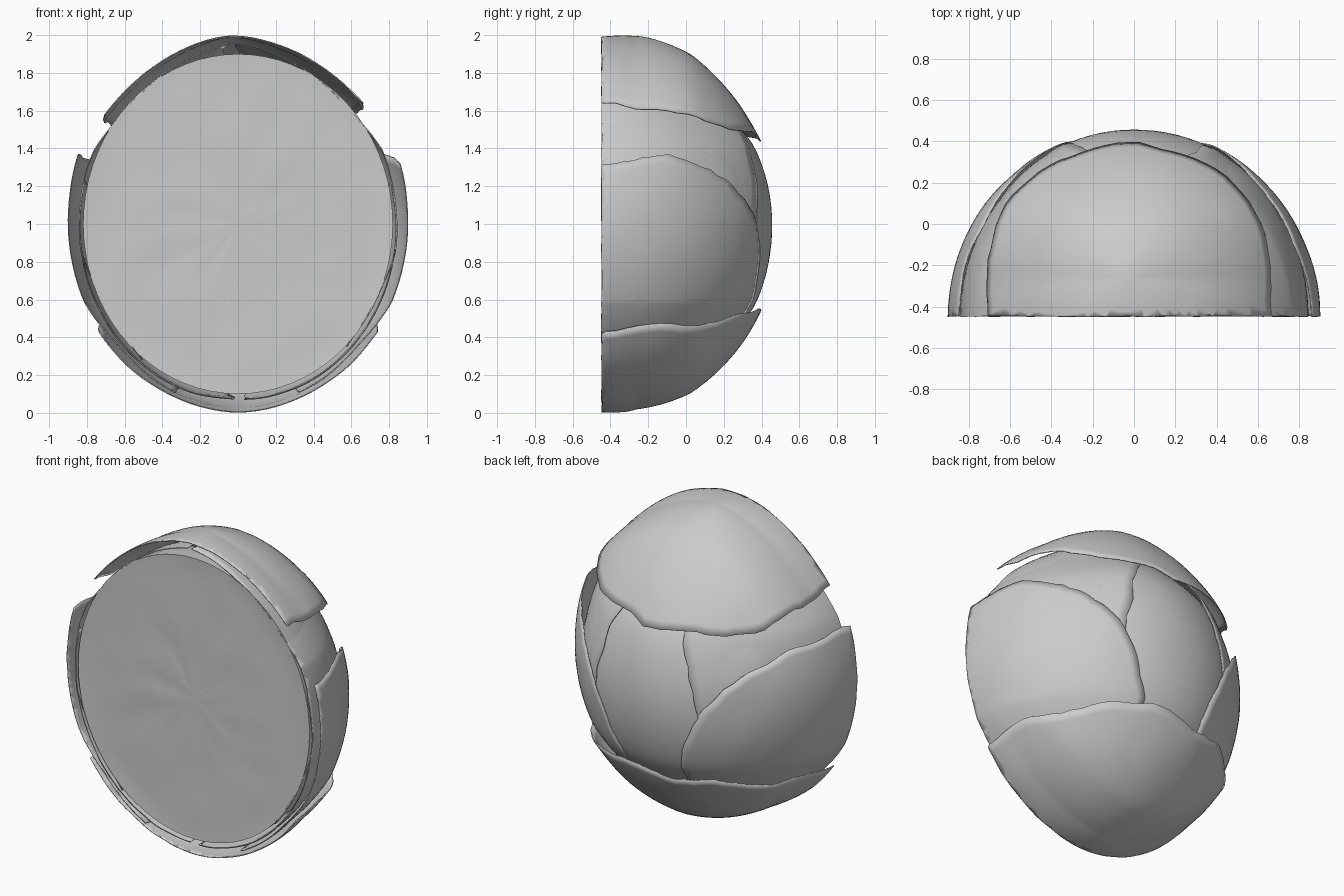
import bpy, bmesh, math
from mathutils import Vector, noise

if "Cube" in bpy.data.objects:
    bpy.data.objects.remove(bpy.data.objects["Cube"])

CUT = -0.447                      # y of the flat cut face
AXES = Vector((0.905, 0.905, 1.0))    # half sizes of the outer shell


def clamp(x):
    return max(0.0, min(1.0, x))


def on_shell(d, s):
    return Vector((d.x * AXES.x * s, CUT + d.y * AXES.y * s, 1 + d.z * AXES.z * s))


def finish(name, bm):
    bmesh.ops.recalc_face_normals(bm, faces=bm.faces)
    mesh = bpy.data.meshes.new(name)
    bm.to_mesh(mesh)
    bm.free()
    ob = bpy.data.objects.new(name, mesh)
    bpy.context.collection.objects.link(ob)
    bpy.ops.object.select_all(action='DESELECT')
    ob.select_set(True)
    bpy.context.view_layer.objects.active = ob
    bpy.ops.object.shade_smooth_by_angle(angle=math.radians(40))
    return ob


def polar_grid(bm, rings, segs, point, tip):
    # fan in the middle, then rings of quads
    c = bm.verts.new(tip)
    rows = [[bm.verts.new(point(i, 2 * math.pi * j / segs)) for j in range(segs)]
            for i in range(1, rings + 1)]
    for j in range(segs):
        k = (j + 1) % segs
        bm.faces.new((c, rows[0][j], rows[0][k]))
        for a, b in zip(rows, rows[1:]):
            bm.faces.new((a[j], b[j], b[k], a[k]))


def leaf(name, direction, radius, mid, middle, rim, seed, wave=0.03,
         wide=0.0, lift=0.0, tuck=0.0, low_tuck=0.0):
    """Curved cap around a direction; shell scale goes mid -> middle -> rim.
    lift swells the back, the tucks pull the ends in under the overlapping leaves."""
    d = Vector(direction).normalized()
    u = d.cross(Vector((0, 0, 1) if abs(d.z) < 0.8 else (1, 0, 0))).normalized()
    v = d.cross(u)
    rings, segs = 18, 80
    bm = bmesh.new()

    def point(i, a):
        t = i / rings
        ragged = noise.noise(Vector((2.2 * math.cos(a), 2.2 * math.sin(a), seed)))
        ragged += 0.35 * noise.noise(Vector((7 * math.cos(a), 7 * math.sin(a), seed)))
        r = math.radians(radius) * t * (1 + wave * 2 * ragged * t)
        r *= 1 + wide * math.cos(a) ** 2
        p = d * math.cos(r) + (u * math.cos(a) + v * math.sin(a)) * math.sin(r)
        s = mid * (1 - t) * (1 - 2 * t) + 4 * middle * t * (1 - t) + rim * t * (2 * t - 1)
        s += lift * clamp((p.y - 0.2) / 0.3)
        s -= tuck * clamp((abs(p.z) - 0.42) / 0.25)
        s -= low_tuck * clamp((-p.z - 0.15) / 0.25)
        s += 0.008 * t * t * noise.noise(p * 4 + Vector((seed, 0, 0)))
        return on_shell(p, s)

    polar_grid(bm, rings, segs, point, on_shell(d, mid))
    # slice off everything in front of the cut
    bmesh.ops.bisect_plane(bm, geom=bm.verts[:] + bm.edges[:] + bm.faces[:],
                           plane_co=(0, CUT, 0), plane_no=(0, -1, 0), clear_outer=True)
    # slightly ragged cut edge
    for vert in bm.verts:
        if abs(vert.co.y - CUT) < 1e-4:
            vert.co.y += 0.006 * noise.noise(vert.co * 9)
    ob = finish(name, bm)
    # thicken inward, whichever way the normals ended up
    f = max(ob.data.polygons, key=lambda q: q.area)
    outward = f.normal.dot(f.center - Vector((0, CUT, 1))) > 0
    if not outward:
        ob.data.flip_normals()
    sol = ob.modifiers.new("thickness", 'SOLIDIFY')
    sol.thickness = 0.006
    sol.offset = -1


# solid heart: domed back and faintly wrinkled flat cut face
bm = bmesh.new()
DOME, DISC, SEGS = 20, 14, 72


def dome(i, a):
    t = math.pi / 2 * i / DOME
    return Vector((0.82 * math.sin(t) * math.cos(a), CUT + 0.83 * math.cos(t),
                   1 + 0.9 * math.sin(t) * math.sin(a)))


def disc(i, a):
    t = i / DISC
    y = CUT
    if i < DISC:
        y += 0.004 + 0.006 * min(1, 2 * t) * noise.noise(
            Vector((3 * math.cos(a), 3 * math.sin(a), 3 * t)))
    return Vector((0.82 * t * math.cos(a), y, 1 + 0.9 * t * math.sin(a)))


polar_grid(bm, DOME, SEGS, dome, (0, CUT + 0.83, 1))
polar_grid(bm, DISC, SEGS, disc, (0, CUT + 0.004, 1))
bmesh.ops.remove_doubles(bm, verts=bm.verts[:], dist=0.0005)
finish("cabbage_heart", bm)

# inner wrapping leaves
leaf("back_leaf", (0.03, 0.97, -0.15), 62, 0.998, 0.985, 0.93, 1.3, tuck=0.03)
for side, label in ((-1, "left"), (1, "right")):
    leaf(f"lower_inner_leaf_{label}", (side * 0.8, 0, -0.6), 51, 0.93, 0.93, 0.925, 2 + side)
leaf("upper_inner_leaf_left", (-0.95, 0, 0.3), 69, 0.935, 0.94, 1.0, 4,
     tuck=0.04, low_tuck=0.05)
leaf("upper_inner_leaf_right", (0.92, -0.06, 0.4), 69, 0.935, 0.94, 1.0, 6,
     tuck=0.04, low_tuck=0.05)

# outer side leaves
for side, label in ((-1, "left"), (1, "right")):
    leaf(f"outer_leaf_{label}", (side * 0.85, 0.22, -0.38), 44, 0.99, 0.995, 1.005, 9 + side,
         wide=0.25, tuck=0.04)

# outer top and bottom leaves
leaf("top_leaf", (-0.05, 0.22, 0.97), 51, 1.02, 0.975, 0.975, 13, lift=0.055)
leaf("bottom_leaf", (0, 0.15, -0.98), 55, 1.005, 0.99, 1.0, 17, lift=0.045)
